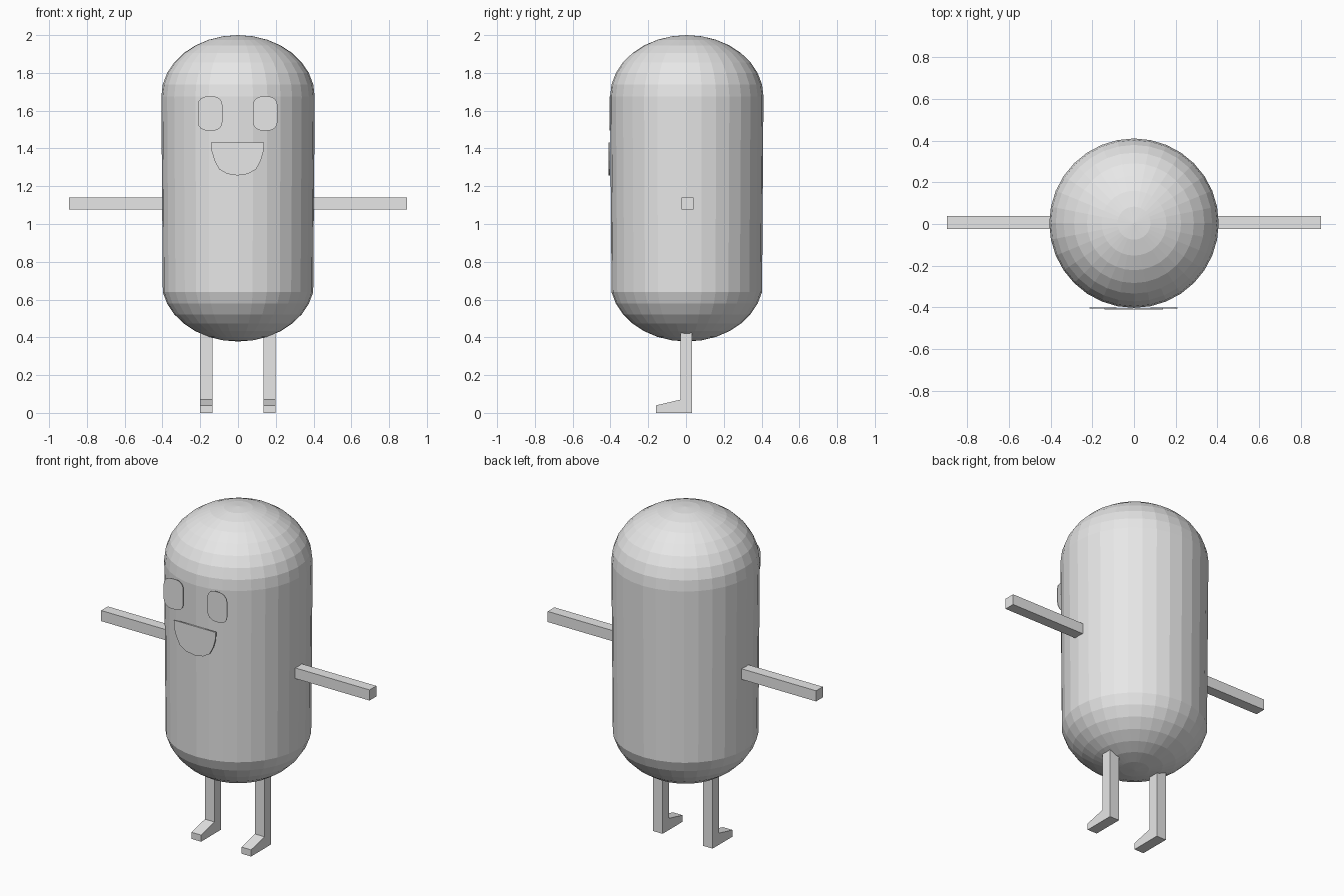
import bpy, bmesh, math

if "Cube" in bpy.data.objects:
    bpy.data.objects.remove(bpy.data.objects["Cube"])

grey = bpy.data.materials.new("plain grey")
grey.diffuse_color = (0.8, 0.8, 0.8, 1)
grey.use_nodes = True
grey.node_tree.nodes["Principled BSDF"].inputs["Base Color"].default_value = grey.diffuse_color


def finish(name, bm):
    bmesh.ops.recalc_face_normals(bm, faces=bm.faces)
    me = bpy.data.meshes.new(name)
    bm.to_mesh(me)
    bm.free()
    me.materials.append(grey)
    ob = bpy.data.objects.new(name, me)
    bpy.context.collection.objects.link(ob)
    return ob


def prism(name, points, offset):
    """Close an outline and extrude it along the offset."""
    bm = bmesh.new()
    face = bm.faces.new([bm.verts.new(p) for p in points])
    ext = bmesh.ops.extrude_face_region(bm, geom=[face], use_keep_orig=True)
    verts = [g for g in ext["geom"] if isinstance(g, bmesh.types.BMVert)]
    bmesh.ops.translate(bm, verts=verts, vec=offset)
    return finish(name, bm)


# Body: sphere stretched below its equator into a slightly tapered capsule
bm = bmesh.new()
bmesh.ops.create_uvsphere(bm, u_segments=32, v_segments=16, radius=1)
for v in bm.verts:
    base = 1.676 if v.co.z > -0.01 else 0.702
    v.co = (v.co.x * 0.406, v.co.y * 0.406 + 0.004, base + v.co.z * 0.324)
finish("body", bm)

# Arms and legs, one pair per side
leg_profile = [(0.032, 0), (0.032, 0.45), (-0.03, 0.45), (-0.03, 0.07),
               (-0.158, 0.04), (-0.158, 0)]
for side, s in (("left", -1), ("right", 1)):
    arm = [(s * 0.37, y, z) for y, z in
           ((-0.025, 1.077), (0.039, 1.077), (0.039, 1.141), (-0.025, 1.141))]
    prism(side + "_arm", arm, (s * 0.526, 0, 0))
    leg = [(s * 0.167 - 0.033, y, z) for y, z in leg_profile]
    prism(side + "_leg", leg, (0.064, 0, 0))

    # Eye: thin rounded plate in front of the body
    eye = []
    for cx, cz, a0 in ((1, 1, 0), (-1, 1, 90), (-1, -1, 180), (1, -1, 270)):
        for k in range(5):
            a = math.radians(a0 + k * 22.5)
            eye.append((s * 0.146 - 0.002 + cx * 0.015 + 0.05 * math.cos(a), -0.404,
                        1.585 + cz * 0.046 + 0.045 * math.sin(a)))
    prism(side + "_eye", eye, (0, 0.004, 0))

# Mouth: thin open smile plate
half = [(0.14, 1.432), (0.137, 1.385), (0.122, 1.335), (0.098, 1.29), (0.055, 1.265)]
outline = half + [(0, 1.257)] + [(-x, z) for x, z in reversed(half)]
prism("mouth", [(x - 0.002, -0.41, z) for x, z in outline], (0, 0.008, 0))
